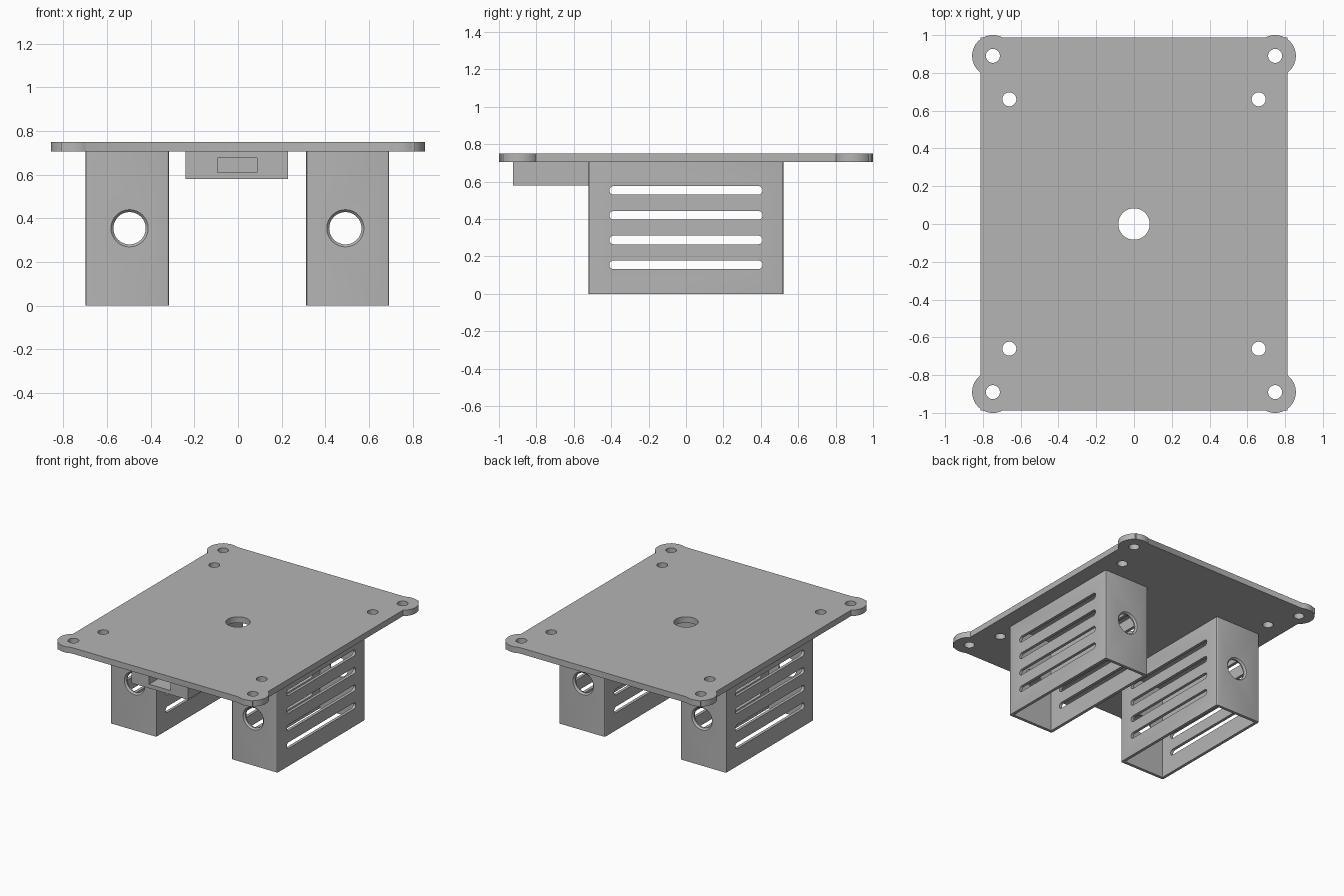
import bpy, bmesh, math
from mathutils import Vector

if "Cube" in bpy.data.objects:
    bpy.data.objects.remove(bpy.data.objects["Cube"], do_unlink=True)

grey = bpy.data.materials.new("plain grey")
grey.use_nodes = True
grey.diffuse_color = (0.46, 0.46, 0.46, 1)
grey.node_tree.nodes["Principled BSDF"].inputs["Base Color"].default_value = (0.46, 0.46, 0.46, 1)

AXES = {"X": lambda u, v, t: (t, u, v),
        "Y": lambda u, v, t: (u, t, v),
        "Z": lambda u, v, t: (u, v, t)}


def rounded(cu, cv, w, h, r=0.0, steps=6):
    """Rectangle outline with rounded corners; a full radius gives a slot or circle."""
    if r == 0:
        return [(cu + a * w / 2, cv + b * h / 2) for a, b in ((1, 1), (-1, 1), (-1, -1), (1, -1))]
    pts = []
    for q, (a, b) in enumerate(((1, 1), (-1, 1), (-1, -1), (1, -1))):
        for i in range(steps + 1):
            ang = (q + i / steps) * math.pi / 2
            p = Vector((cu + a * (w / 2 - r) + r * math.cos(ang),
                        cv + b * (h / 2 - r) + r * math.sin(ang)))
            if not pts or (p - pts[-1]).length > 1e-5:
                pts.append(p)
    if (pts[0] - pts[-1]).length < 1e-5:
        pts.pop()
    return pts


def circle(cu, cv, r, steps=10):
    return rounded(cu, cv, 2 * r, 2 * r, r, steps)


def prism(name, outline, axis, start, end, end_outline=None):
    """Solid between an outline at start and the same (or another) outline at end."""
    bm = bmesh.new()
    place = AXES[axis]
    a = [bm.verts.new(place(u, v, start)) for u, v in outline]
    b = [bm.verts.new(place(u, v, end)) for u, v in (end_outline or outline)]
    bm.faces.new(a)
    bm.faces.new(b)
    for i in range(len(a)):
        j = (i + 1) % len(a)
        bm.faces.new((a[i], a[j], b[j], b[i]))
    bmesh.ops.recalc_face_normals(bm, faces=bm.faces)
    mesh = bpy.data.meshes.new(name)
    bm.to_mesh(mesh)
    bm.free()
    mesh.materials.append(grey)
    obj = bpy.data.objects.new(name, mesh)
    bpy.context.collection.objects.link(obj)
    return obj


def activate(obj):
    bpy.ops.object.select_all(action="DESELECT")
    obj.select_set(True)
    bpy.context.view_layer.objects.active = obj


def combine(obj, tools, operation="DIFFERENCE"):
    """Apply each tool to the object, then discard it."""
    activate(obj)
    for tool in tools:
        mod = obj.modifiers.new("cut", "BOOLEAN")
        mod.operation, mod.solver, mod.object = operation, "EXACT", tool
        bpy.ops.object.modifier_apply(modifier=mod.name)
        bpy.data.objects.remove(tool, do_unlink=True)


def finish(obj):
    activate(obj)
    bpy.ops.object.shade_smooth_by_angle(angle=math.radians(30))


TOP, UNDER = 0.75, 0.705
SIGNS = [(sx, sy) for sx in (-1, 1) for sy in (-1, 1)]

# Mounting plate with round corner ears
plate = prism("top_plate", rounded(0, 0, 1.624, 1.976), "Z", UNDER, TOP)
combine(plate, [prism("ear", circle(sx * 0.747, sy * 0.89, 0.11, 14), "Z", UNDER, TOP)
                for sx, sy in SIGNS], "UNION")
holes = [circle(0, 0, 0.083, 14)]
for sx, sy in SIGNS:
    holes += [circle(sx * 0.747, sy * 0.89, 0.037), circle(sx * 0.66, sy * 0.66, 0.037)]
combine(plate, [prism("hole", h, "Z", UNDER - 0.1, TOP + 0.1) for h in holes])
finish(plate)

# Two hollow housings, open below, with slotted sides and round end openings
HALF_Y, WALL = 0.52, 0.022
for side, cx in (("right", -0.507), ("left", 0.502)):
    box = prism(side + "_housing", rounded(cx, 0, 0.382, 2 * HALF_Y, 0.01, 3), "Z", 0, UNDER)
    cuts = [prism("cavity", rounded(cx, 0, 0.382 - 2 * WALL, 2 * (HALF_Y - WALL)),
                  "Z", -0.1, UNDER - 0.001)]
    # Ventilation slots through both side walls
    cuts += [prism("slot", rounded(0, z, 0.82, 0.046, 0.023), "X", cx - 0.3, cx + 0.3)
             for z in (0.155, 0.288, 0.42, 0.553)]
    # Round openings with a softened outer rim
    hx = cx + (0.01 if cx < 0 else -0.01)
    cuts.append(prism("opening", circle(hx, 0.354, 0.074, 14), "Y", -0.7, 0.7))
    for s in (-1, 1):
        cuts.append(prism("rim", circle(hx, 0.354, 0.074, 14), "Y", s * (HALF_Y - 0.012),
                          s * (HALF_Y + 0.002), circle(hx, 0.354, 0.087, 14)))
    combine(box, cuts)
    finish(box)

# Connector block under the front edge with a recessed window
block = prism("connector_block", rounded(-0.005, 0.6425, 0.47, 0.125), "Y", -0.925, -0.16)
combine(block, [prism("window", rounded(-0.003, 0.643, 0.18, 0.066), "Y", -1.1, -0.78)])
finish(block)
